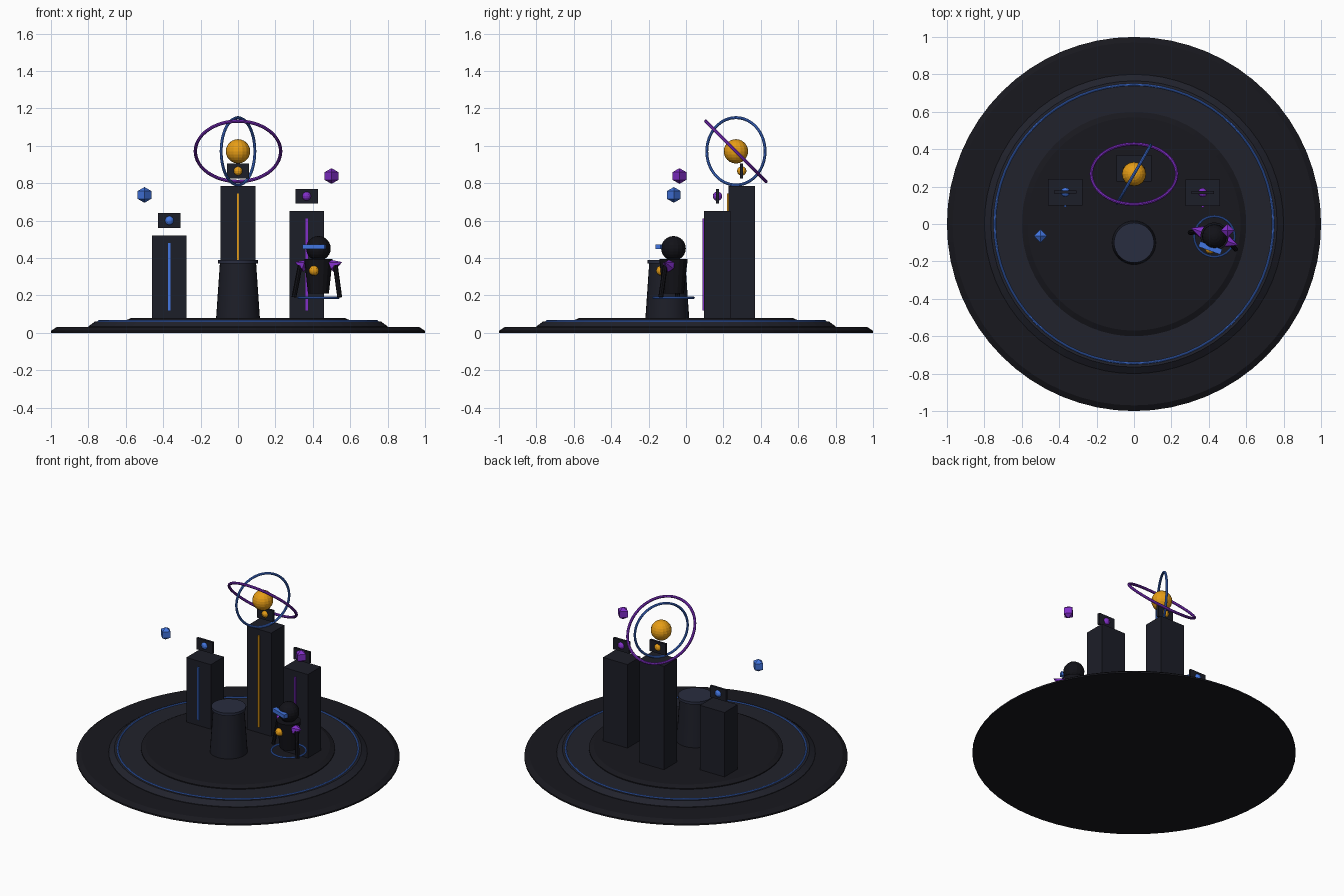
import bpy
from math import radians, pi
from mathutils import Vector, Matrix

if "Cube" in bpy.data.objects:
    bpy.data.objects.remove(bpy.data.objects["Cube"])

COLORS = {
    "base": (0.009, 0.009, 0.013, 1), "step": (0.015, 0.016, 0.025, 1),
    "tower": (0.012, 0.013, 0.021, 1), "cap": (0.022, 0.026, 0.05, 1),
    "black": (0.006, 0.006, 0.009, 1), "blue": (0.055, 0.18, 0.75, 1),
    "purple": (0.22, 0.028, 0.58, 1), "orange": (0.80, 0.34, 0.008, 1),
}
MATS = {}
for key, col in COLORS.items():
    MATS[key] = bpy.data.materials.new(key)
    MATS[key].diffuse_color = col


def finish(name, color, smooth=False):
    ob = bpy.context.object
    ob.name = name
    ob.data.materials.append(MATS[color])
    if smooth:
        bpy.ops.object.shade_smooth_by_angle(angle=radians(30))
    return ob


def box(name, color, loc, size, rot_z=0):
    bpy.ops.mesh.primitive_cube_add(size=1, location=loc, rotation=(0, 0, rot_z))
    bpy.context.object.scale = size
    return finish(name, color)


def cone(name, color, p0, p1, r0, r1, sides, smooth=False):
    # frustum from point p0 to point p1
    p0, p1 = Vector(p0), Vector(p1)
    d = p1 - p0
    bpy.ops.mesh.primitive_cone_add(vertices=sides, radius1=r0, radius2=r1,
                                    depth=d.length, location=(p0 + p1) / 2,
                                    rotation=d.to_track_quat('Z', 'Y').to_euler())
    return finish(name, color, smooth)


def ball(name, color, loc, r, seg=16, rings=12):
    bpy.ops.mesh.primitive_uv_sphere_add(segments=seg, ring_count=rings,
                                         radius=r, location=loc)
    return finish(name, color)


def ring(name, color, loc, R, r, rot=(0, 0, 0), seg=64):
    bpy.ops.mesh.primitive_torus_add(location=loc, rotation=rot, major_radius=R,
                                     minor_radius=r, major_segments=seg, minor_segments=8)
    return finish(name, color, True)


# stepped round platform: short wall plus chamfer for each tier
for name, color, z0, z1, z2, r0, r1 in (
        ("platform_base", "base", 0, 0.010, 0.030, 1.0, 0.97),
        ("platform_step", "step", 0.029, 0.034, 0.060, 0.80, 0.765),
        ("platform_top", "base", 0.059, 0.066, 0.080, 0.60, 0.57)):
    cone(name + "_wall", color, (0, 0, z0), (0, 0, z1), r0, r0, 64)
    cone(name, color, (0, 0, z1), (0, 0, z2), r0, r1, 64)
ring("platform_light_ring", "blue", (0, 0, 0.061), 0.745, 0.006)

# three towers with light strip, floating panel and glowing bead
for side, x, y, top, color in (("left", -0.367, 0.17, 0.52, "blue"),
                               ("middle", 0, 0.298, 0.785, "orange"),
                               ("right", 0.367, 0.168, 0.65, "purple")):
    box(side + "_tower", "tower", (x, y, (top + 0.08) / 2), (0.185, 0.142, top - 0.08))
    box(side + "_strip", color, (x, y - 0.073, (top + 0.08) / 2), (0.012, 0.012, top - 0.16))
    box(side + "_panel", "tower", (x, y, top + 0.08), (0.12, 0.016, 0.078))
    ball(side + "_bead", color, (x, y, top + 0.08), 0.025, 12, 8)

# orb with two tilted orbit rings
ORB = (0, 0.267, 0.97)
ball("orb", "orange", ORB, 0.065)
ring("orbit_ring_wide", "purple", ORB, 0.228, 0.009, (radians(-45), 0, 0))
ring("orbit_ring_upright", "blue", ORB, 0.180, 0.008, (pi / 2, 0, radians(60)))

# pedestal
cone("pedestal", "tower", (0, -0.1, 0.079), (0, -0.1, 0.37), 0.117, 0.097, 32, True)
cone("pedestal_cap", "cap", (0, -0.1, 0.37), (0, -0.1, 0.388), 0.107, 0.107, 32, True)

# floating crystals
for name, color, loc in (("left_crystal", "blue", (-0.50, -0.065, 0.737)),
                         ("right_crystal", "purple", (0.50, -0.035, 0.838))):
    ball(name, color, loc, 0.042, 4, 2)

# hovering robot, turned towards the pedestal
TURN = radians(-20)
PLACE = Matrix.Translation((0.43, -0.067, 0)) @ Matrix.Rotation(TURN, 4, 'Z')


def at(x, y, z):
    return PLACE @ Vector((x, y, z))


cone("robot_body", "black", at(0, 0, 0.21), at(0, 0, 0.395), 0.056, 0.076, 16)
ball("robot_head", "black", at(0, 0, 0.451), 0.066)
box("robot_visor", "blue", at(0, -0.065, 0.46), (0.125, 0.03, 0.026), TURN)
ball("robot_chest_light", "orange", at(0, -0.070, 0.332), 0.027, 12, 8)
for side, s in (("left", -1), ("right", 1)):
    cone(side + "_shoulder", "purple", at(s * 0.075, 0, 0.358), at(s * 0.135, 0, 0.378),
         0.035, 0, 6)
    cone(side + "_arm", "black", at(s * 0.100, -0.01, 0.36), at(s * 0.130, -0.025, 0.19),
         0.013, 0.013, 8)
ring("robot_hover_ring", "blue", at(0, 0, 0.187), 0.108, 0.006, seg=32)

for m in bpy.data.materials:
    if m.users and not m.is_grease_pencil:
        m.use_nodes = True
        m.node_tree.nodes["Principled BSDF"].inputs["Base Color"].default_value = m.diffuse_color
